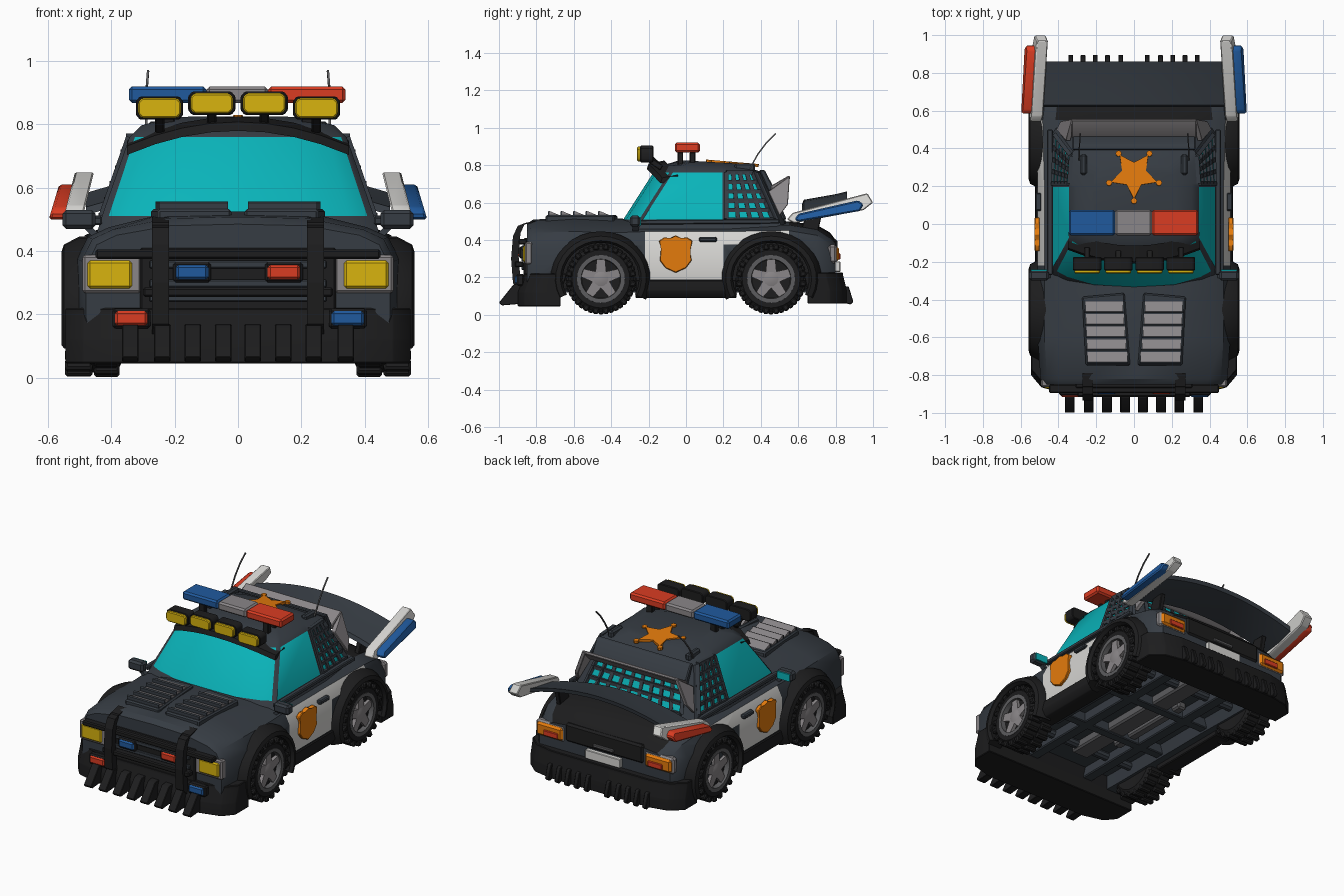
import bpy, bmesh, math
from mathutils import Vector, Matrix

if "Cube" in bpy.data.objects:
    bpy.data.objects.remove(bpy.data.objects["Cube"])

def mat(name, r, g, b):
    m = bpy.data.materials.new(name)
    m.diffuse_color = [((c / 255 + 0.055) / 1.055) ** 2.4 for c in (r, g, b)] + [1]
    m.use_nodes = True
    m.node_tree.nodes["Principled BSDF"].inputs["Base Color"].default_value = m.diffuse_color
    return m

SLATE, BLACK = mat("slate", 54, 60, 67), mat("black", 29, 29, 30)
GLASS, GREY = mat("cyan_glass", 10, 180, 186), mat("grey", 138, 134, 136)
WHITE, ORANGE = mat("white", 214, 213, 210), mat("orange", 228, 123, 12)
YELLOW, RED = mat("yellow", 216, 180, 14), mat("red", 218, 60, 34)
BLUE, STEEL = mat("blue", 32, 90, 158), mat("steel", 92, 92, 94)

def add(name, geo, m, bevel=0, mirror=False, smooth=True, rule=None):
    verts, faces = geo
    bm = bmesh.new()
    vs = [bm.verts.new(v) for v in verts]
    for f in faces:
        bm.faces.new([vs[i] for i in f])
    if bevel:
        bmesh.ops.bevel(bm, geom=bm.edges[:], offset=bevel, segments=1, affect='EDGES', clamp_overlap=True)
    if mirror:
        d = bmesh.ops.duplicate(bm, geom=bm.verts[:] + bm.edges[:] + bm.faces[:])['geom']
        for v in d:
            if isinstance(v, bmesh.types.BMVert):
                v.co.x *= -1
    bmesh.ops.recalc_face_normals(bm, faces=bm.faces[:])
    mats = m if isinstance(m, list) else [m]
    if rule:
        for f in bm.faces:
            f.material_index = rule(f.calc_center_median())
    me = bpy.data.meshes.new(name)
    bm.to_mesh(me)
    bm.free()
    for k in mats:
        me.materials.append(k)
    if smooth:
        me.shade_smooth()
        me.set_sharp_from_angle(angle=math.radians(33))
    ob = bpy.data.objects.new(name, me)
    bpy.context.collection.objects.link(ob)
    return ob

def join(geos):
    V, F = [], []
    for v, f in geos:
        n = len(V)
        V += v
        F += [[i + n for i in q] for q in f]
    return V, F

def loft(rings, closed=False):
    n, k = len(rings[0]), len(rings)
    V = [v for r in rings for v in r]
    F = [[i * n + j, i * n + (j + 1) % n, (i + 1) % k * n + (j + 1) % n, (i + 1) % k * n + j]
         for i in range(k if closed else k - 1) for j in range(n)]
    if not closed:
        F += [list(range(n)), list(range((k - 1) * n, k * n))]
    return V, F

def prism(pts, a, b, axis='x'):
    put = {'x': lambda p, t: (t, p[0], p[1]), 'y': lambda p, t: (p[0], t, p[1]), 'z': lambda p, t: (p[0], p[1], t)}[axis]
    return loft([[put(p, t) for p in pts] for t in (a, b)])

def box(x0, x1, y0, y1, z0, z1):
    return prism([(x0, y0), (x1, y0), (x1, y1), (x0, y1)], z0, z1, 'z')

def beam(p, q, w, h):
    p, q = Vector(p), Vector(q)
    d = (q - p).normalized()
    s = d.cross(Vector((0, 0, 1)) if abs(d.z) < 0.9 else Vector((0, 1, 0))).normalized()
    u = s.cross(d)
    return loft([[e + s * w / 2 * i + u * h / 2 * j for i, j in ((-1, -1), (1, -1), (1, 1), (-1, 1))] for e in (p, q)])

def lathe(prof, cy, cz, n=28):
    return loft([[(x, cy + r * math.cos(2 * math.pi * i / n), cz + r * math.sin(2 * math.pi * i / n)) for i in range(n)] for x, r in prof])

# Lower body with white doors and hollow floor, then wheel wells cut out
def section(y, w, zt, zc):
    h = [(.45 * w, zc - .005), (.8 * w, zt), (.93 * w, zt - .03), (w, zt - .1), (w, .19), (.97 * w, .12), (.7 * w, .12), (.66 * w, .19)]
    return [(0, y, zc)] + [(x, y, z) for x, z in h] + [(-x, y, z) for x, z in reversed(h)]

def body_rule(c):
    if abs(c.x) > .46 and ((-.22 < c.y < .2 and c.z > .18) or (.2 < c.y < .55 and c.z > .38)):
        return 1
    return 2 if c.y > .56 and c.z > .4 and abs(c.x) < .4 else 0

stations = [(-.85, .48, .45, .485), (-.82, .495, .468, .508), (-.6, .51, .475, .525), (-.35, .51, .47, .515), (-.22, .51, .475, .5),
            (.2, .51, .475, .5), (.55, .52, .48, .5), (.7, .50, .455, .48), (.77, .48, .41, .44), (.8, .45, .38, .40)]
body = add("body", loft([section(*s) for s in stations]), [SLATE, WHITE, BLACK], rule=body_rule)
cut = add("wheel_well_cutter", join([lathe([(.35, .205), (.7, .205)], y, .2) for y in (-.455, .455)]), BLACK, mirror=True)
cut.hide_render = True
mod = body.modifiers.new("wells", 'BOOLEAN')
mod.object, mod.operation, mod.solver = cut, 'DIFFERENCE', 'EXACT'
bpy.context.view_layer.objects.active = body
bpy.ops.object.modifier_apply(modifier="wells")
bpy.data.objects.remove(cut)

# Cabin: rings stacked in z, glass picked by column
def ring(z, f, r, w):
    h = [(.5 * w, f + .015), (.82 * w, f + .055), (.95 * w, f + .085), (w, f + .105), (w, .195), (w, .215), (.97 * w, r - .06),
         (.94 * w, r - .035), (.78 * w, r - .008)]
    k = .06 if z > .78 else 0
    return [(x, y, z - k * max(y, 0)) for x, y in [(0, f)] + h + [(0, r)] + [(-x, y) for x, y in reversed(h)]]
rings = [ring(*a) for a in ((.46, -.36, .55, .445), (.51, -.335, .53, .43), (.76, -.175, .42, .343), (.797, -.13, .37, .305), (.825, -.04, .32, .22))]
cabin = add("cabin", loft(rings), [SLATE, GLASS])
for i in (0, 1, 2, 4, 6, 9, 10, 13, 15, 17, 18, 19):
    cabin.data.polygons[20 + i].material_index = 1

# Window mesh on quarter and rear windows
def lattice(a, b, c, d, nu, nv, t):
    a, b, c, d = map(Vector, (a, b, c, d))
    us, vs = [i / nu for i in range(nu + 1)], [i / nv for i in range(nv + 1)]
    return join([beam(a.lerp(b, u), d.lerp(c, u), t, t) for u in us] + [beam(a.lerp(d, v), b.lerp(c, v), t, t) for v in vs])
add("quarter_window_mesh", lattice(rings[1][6], rings[1][7], rings[2][7], rings[2][6], 4, 5, .022), SLATE, mirror=True, smooth=False)
low = [Vector(rings[1][i]).lerp(Vector(rings[2][i]), .66) for i in (11, 9)]
add("rear_window_mesh", lattice(rings[1][9], rings[1][11], low[0], low[1], 9, 3, .022), SLATE, smooth=False)

# Rear window surround: roof lip, flared strip and side fins
add("rear_roof_lip", prism([(.39, .775), (.42, .775), (.475, .67), (.44, .66)], -.325, .325), SLATE, .006)
add("rear_window_strip", prism([(.455, .665), (.455, .69), (.55, .745), (.558, .73), (.48, .66)], -.33, .33), GREY, .004)
add("rear_window_fins", loft([[(x - .4 * (z - .6), y, z) for y, z in ((.44, .66), (.555, .742), (.545, .59), (.5, .53))]
                              for x in (.36, .385)]), GREY, .003, True)

# Windshield visor
vis = []
for i in range(9):
    x = -.35 + .0875 * i
    y, z = -.185 + .6 * x * x, .805 - .62 * x * x
    vis.append([(x, y - .025, z - .025), (x, y - .015, z + .003), (x, y + .07, z + .02), (x, y + .07, z - .02)])
add("windshield_visor", loft(vis), BLACK)

# Roof spotlights
lamps, lenses = [], []
for x, z in ((.083, .867), (.248, .852)):
    o = [(x + i * .075, z + j * .037) for i, j in ((-1, -.6), (-.82, -1), (.82, -1), (1, -.6), (1, .6), (.82, 1), (-.82, 1), (-1, .6))]
    lamps += [prism(o, -.245, -.175, 'y'), beam((x, -.2, z - .02), (x, -.13, .785), .03, .03)]
    lenses.append(prism([(x + (a - x) * .9, z + (b - z) * .86) for a, b in o], -.262, -.24, 'y'))
add("spotlight_housings", join(lamps), BLACK, .004, True)
add("spotlight_lenses", join(lenses), YELLOW, .005, True)

# Light bar, mounts, antennas
for n, m, a, b in (("blue", BLUE, -.345, -.1), ("grey", GREY, -.1, .095), ("red", RED, .095, .34)):
    add("light_bar_" + n, box(a, b, -.06, .075, .868, .92), m, .01)
add("light_bar_posts", join([box(.2, .24, y, y + .03, .79, .87) for y in (-.045, .02)]), BLACK, .004, True)
add("antenna_bases", box(.25, .285, .26, .37, .765, .81), SLATE, .01, True)
ant = [(.29, .34, .78), (.29, .385, .86), (.288, .43, .92), (.284, .48, .97)]
add("antennas", join([beam(p, q, .007, .007) for p, q in zip(ant, ant[1:])]), STEEL, mirror=True)

# Roof star, one point to the front, with ball tips
star = []
for i in range(10):
    a, r = -math.pi / 2 + i * math.pi / 5, (.13 if i % 2 == 0 else .066)
    star.append((r * math.cos(a), r * math.sin(a)))
tips = [prism([(x * 1.07 + .016 * math.cos(k * math.pi / 4), y * 1.07 + .016 * math.sin(k * math.pi / 4)) for k in range(8)], 0, .016, 'z') for x, y in star[::2]]
s = add("roof_star", join([prism(star, 0, .016, 'z')] + tips), ORANGE)
s.data.transform(Matrix.Translation((0, .26, .801)) @ Matrix.Rotation(-.085, 4, 'X'))

# Hood vents: dark front lips with grey slopes behind
add("hood_vent_frames", prism([(.02, -.75), (.255, -.75), (.275, -.385), (.05, -.365)], .49, .533, 'z'), SLATE, .008, True)
slats, lips = [], []
for i in range(5):
    y = -.73 + .067 * i
    t = (y + .735) / .34
    a, b = .035 + .03 * t, .245 + .015 * t
    slats.append(prism([(y, .525), (y, .555), (y + .06, .53)], a, b))
    lips.append(prism([(y - .008, .525), (y - .008, .552), (y, .557), (y, .525)], a - .004, b + .004))
add("hood_louvre_slopes", join(slats), GREY, mirror=True, smooth=False)
add("hood_louvre_lips", join(lips), SLATE, mirror=True, smooth=False)

# Door badge, handles, sills
shield = [(-.055, .225), (-.11, .25), (-.14, .29), (-.13, .35), (-.145, .395), (-.115, .415), (-.085, .405), (-.055, .425),
          (-.025, .405), (.005, .415), (.035, .395), (.02, .35), (.03, .29), (0, .25)]
add("door_badges", prism(shield, .5, .526), ORANGE, .004, True)
add("door_handles", box(.49, .522, .07, .165, .39, .415), SLATE, .006, True)
add("sills", prism([(.4, .09), (.5, .09), (.525, .13), (.52, .185), (.4, .185)], -.27, .27, 'y'), BLACK, .005, True)
add("window_ledges", beam((.445, -.27, .495), (.445, .5, .5), .03, .025), SLATE, .005, True)

# Wheel arch flares
def arch(cy):
    rs = []
    for i in range(21):
        a = math.radians(-27 + 234 * i / 20)
        rs.append([(x, cy + r * 1.03 * math.cos(a), .195 + r * .96 * math.sin(a)) for x, r in ((.46, .2), (.54, .198), (.558, .21), (.55, .235), (.5, .262), (.46, .262))])
    return loft(rs)
add("wheel_arches", join([arch(-.455), arch(.455)]), BLACK, mirror=True)

# Wheels: tyre, lugs, dished rim, five star spokes
tyre, lugs, dish, rims, spokes = [], [], [], [], []
for cy in (-.455, .455):
    cz = .192
    tyre.append(lathe([(.375, .11), (.37, .15), (.385, .176), (.525, .176), (.543, .155), (.543, .125), (.52, .12), (.5, .11)], cy, cz))
    dish.append(lathe([(.48, .122), (.515, .122), (.515, .118), (.507, .02)], cy, cz))
    rims.append(loft([[(x, cy + r * math.cos(k * math.pi / 14), cz + r * math.sin(k * math.pi / 14)) for x, r in
                       ((.505, .13), (.545, .128), (.545, .106), (.505, .102))] for k in range(28)], True))
    spokes.append(lathe([(.5, .045), (.532, .04), (.538, .02)], cy, cz, 10))
    for k in range(5):
        a = math.pi / 2 + k * 2 * math.pi / 5
        c, n = math.cos(a), math.sin(a)
        spokes.append(prism([(cy + c * r - n * t, cz + n * r + c * t) for r, t in ((.025, -.03), (.108, -.022), (.108, .022), (.025, .03))], .505, .532))
    for k in range(20):
        a = k * math.pi / 10
        for x0, x1, o in ((.375, .455, 0), (.46, .546, .157)):
            c, n = math.cos(a + o), math.sin(a + o)
            lugs.append(prism([(cy + c * r - n * t, cz + n * r + c * t) for r, t in ((.155, -.018), (.19, -.014), (.19, .014), (.155, .018))], x0, x1))
add("tyres", join(tyre), BLACK, mirror=True)
add("tyre_lugs", join(lugs), BLACK, .007, mirror=True, smooth=False)
add("rim_dishes", join(dish), BLACK, mirror=True)
add("rims", join(rims), STEEL, mirror=True)
add("spokes", join(spokes), GREY, mirror=True)

# Bumpers and ram spikes
def plan(pts):
    return pts + [(-x, y) for x, y in reversed(pts)]
fb = plan([(.545, -.67), (.545, -.80), (.49, -.865), (.36, -.90)])
add("front_bumper", loft([[(x, y + (.03 if z > .2 else 0), z) for x, y in fb] for z in (.045, .12, .205, .22)]), BLACK, .004)
rb = plan([(.535, .65), (.535, .77), (.46, .835), (.34, .86)])
add("rear_bumper", loft([[(x, y - (.02 if z > .2 else 0), z) for x, y in rb] for z in (.06, .13, .21, .225)]), BLACK, .004)
add("front_spikes", join([prism([(-.87, .06), (-.985, .05), (-1, .065), (-.92, .165), (-.87, .17)], x - .026, x + .026) for x in (.047, .143, .24, .34)]), BLACK, .003, True)
add("rear_spikes", join([prism([(.82, .07), (.88, .055), (.895, .07), (.87, .15), (.82, .16)], x - .013, x + .013) for x in (.07, .14, .205, .27, .335)]), BLACK, .003, True)

# Grille, bull bar, front lamps
add("grille", box(-.31, .31, -.868, -.84, .2, .41), BLACK, .006)
add("grille_slats", join([box(-.28, .28, -.88, -.86, z, z + .025) for z in (.24, .285, .345)]), SLATE, .004)
bar = [(-.83, .49), (-.9, .475), (-.925, .42), (-.935, .3), (-.925, .17), (-.88, .125)]
add("bull_bar_uprights", loft([[(.245 + i * .027, y + d, z + d * .4) for i, d in ((-1, 0), (1, 0), (1, .04), (-1, .04))] for y, z in bar]), BLACK, mirror=True, smooth=False)
add("bull_bar_rails", join([box(-.45, .45, -.895, -.85, .375, .405), box(-.3, .3, -.915, -.87, .255, .285)]), BLACK, .006)
add("headlight_frames", box(.305, .492, -.862, -.82, .268, .388), GREY, .008, True)
add("headlights", box(.335, .475, -.872, -.85, .282, .37), YELLOW, .008, True)
for n, m, x, z, w, y in (("grille_lamp_blue", BLUE, -.145, .333, .052, -.9), ("grille_lamp_red", RED, .145, .333, .052, -.9),
                         ("bumper_lamp_red", RED, -.337, .187, .052, -.915), ("bumper_lamp_blue", BLUE, .347, .187, .052, -.915)):
    add(n + "_housing", box(x - w - .008, x + w + .008, y + .008, y + .05, z - .032, z + .032), BLACK, .008)
    add(n, box(x - w, x + w, y, y + .04, z - .024, z + .024), m, .009)

# Side mirrors
add("mirror_arms", beam((.43, -.27, .43), (.49, -.27, .49), .03, .02), SLATE, mirror=True)
add("mirrors", box(.45, .555, -.3, -.245, .47, .53), SLATE, .012, True)
add("mirror_glass", box(.46, .545, -.25, -.24, .478, .522), GLASS, 0, True)

# Rear panel, tail lamps and plate
add("trunk_panel", box(-.27, .27, .77, .81, .29, .405), BLACK, .012)
add("trunk_handle", box(-.07, .07, .79, .82, .31, .33), STEEL, .004)
add("tail_lamp_frames", box(.275, .475, .76, .806, .275, .375), GREY, .012, True)
add("tail_lamps", box(.285, .465, .78, .818, .285, .365), ORANGE, .012, True)
add("tail_lamp_centres", box(.31, .41, .8, .825, .295, .33), RED, .004, True)
add("rear_plate", box(-.12, .12, .79, .825, .23, .285), WHITE, .003)

# Arched wing, supports and coloured end plates
wing = []
for i in range(13):
    x = -.48 + .08 * i
    z = .625 - .33 * x * x
    wing.append([(x, .62, z - .035), (x, .63, z - .01), (x, .8, z + .02), (x, .86, z + .035), (x, .855, z + .01), (x, .74, z - .02)])
add("wing", loft(wing), SLATE)
add("wing_supports", prism([(.6, .42), (.7, .42), (.73, .55), (.65, .55)], .37, .40), BLACK, .004, True)
add("wing_end_plates", loft([[(x - .25 * (z - .57), y, z) for y, z in ((.54, .51), (.57, .545), (.97, .65), (1, .6), (.95, .56), (.58, .49))]
                             for x in (.475, .535)]), WHITE, .005, True)
for n, m, sx in (("blue", BLUE, 1), ("red", RED, -1)):
    add("end_plate_light_" + n, loft([[(sx * (x - .3 * (z - .56)), y, z) for y, z in
        ((.58, .51), (.6, .54), (.92, .612), (.95, .59), (.93, .555), (.6, .498))] for x in (.52, .58)]), m, .008)

# Underside: rails, tunnel, cross members, axles
add("chassis_rails", box(.17, .24, -.68, .68, .13, .2), SLATE, .006, True)
add("exhaust_boxes", join([box(-.06, .06, -.5, .6, .14, .2), box(-.15, -.09, -.3, .3, .15, .2)]), STEEL, .01)
add("cross_members", join([box(-.38, .38, y, y + .06, .13, .2) for y in (-.22, .18)]), SLATE, .005)
add("axles", join([lathe([(-.38, .03), (.38, .03)], y, .18, 10) for y in (-.455, .455)]), SLATE)
